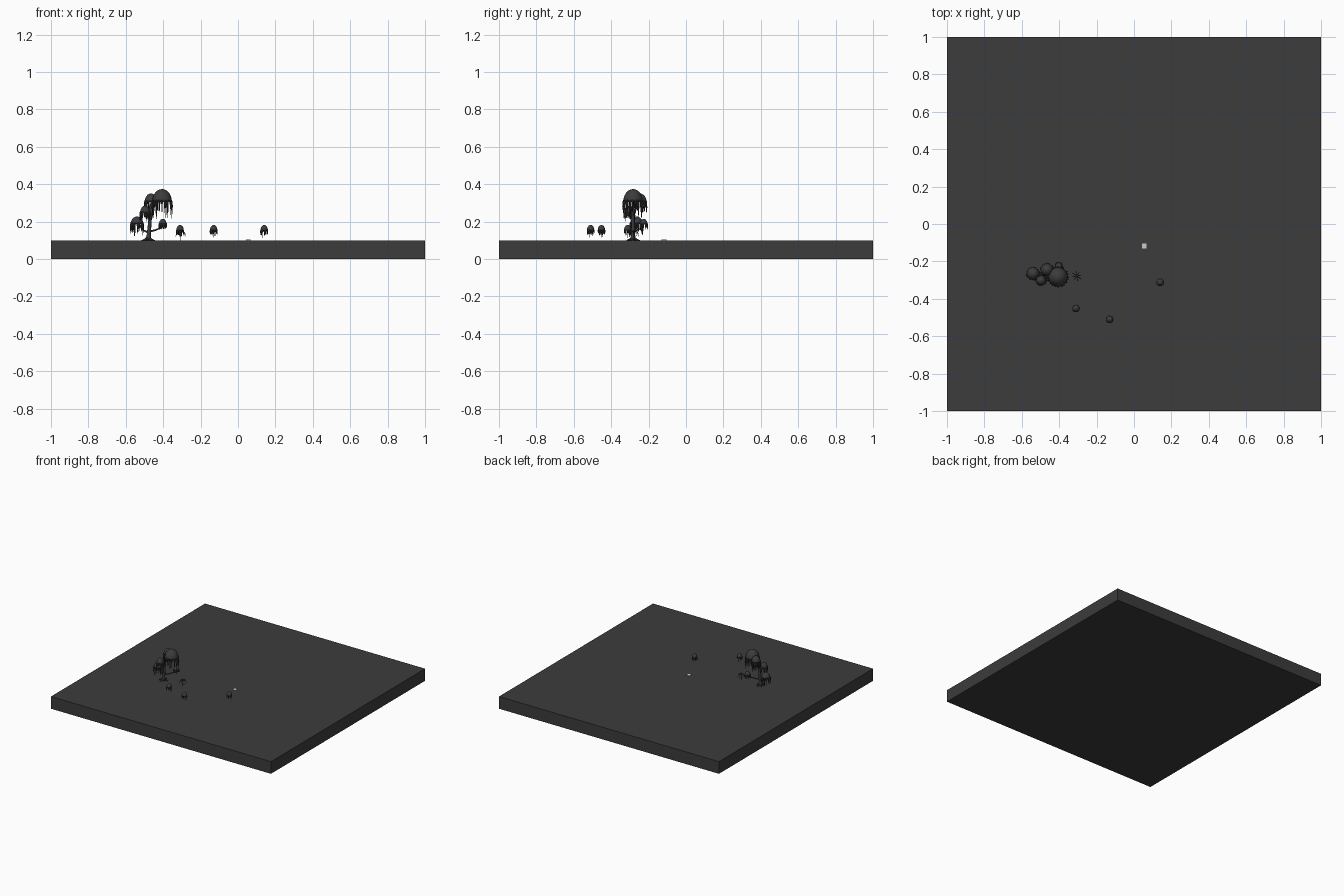
import bpy, bmesh, math, random
from mathutils import Vector, Matrix

if "Cube" in bpy.data.objects:
    bpy.data.objects.remove(bpy.data.objects["Cube"])

random.seed(4)
GROUND = 0.1

def material(name, c):
    m = bpy.data.materials.new(name)
    m.diffuse_color = (c, c, c, 1)
    m.use_nodes = True
    m.node_tree.nodes["Principled BSDF"].inputs["Base Color"].default_value = m.diffuse_color
    return m

DARK = material("dark", 0.045)
LIGHT = material("light", 0.7)

def box(name, loc, size, mat):
    bpy.ops.mesh.primitive_cube_add(size=1, location=loc)
    ob = bpy.context.object
    ob.name = name
    ob.scale = size
    bpy.ops.object.transform_apply(location=False, rotation=False)
    ob.data.materials.append(mat)

def tubes(name, paths, depth, sides=1):
    """Tapered tubes; every path is a list of (x, y, z, radius factor)."""
    cu = bpy.data.curves.new(name, 'CURVE')
    cu.dimensions = '3D'
    cu.bevel_depth = depth
    cu.bevel_resolution = sides
    cu.use_fill_caps = True
    for path in paths:
        sp = cu.splines.new('POLY')
        sp.points.add(len(path) - 1)
        for p, (x, y, z, r) in zip(sp.points, path):
            p.co = (x, y, z, 1)
            p.radius = r
    cu.materials.append(DARK)
    ob = bpy.data.objects.new(name, cu)
    bpy.context.collection.objects.link(ob)
    bpy.ops.object.select_all(action='DESELECT')
    ob.select_set(True)
    bpy.context.view_layer.objects.active = ob
    bpy.ops.object.convert(target='MESH')

def dome(name, x, y, top, r, h):
    """Rounded cap, closed underneath by a shallow inner bowl."""
    bm = bmesh.new()
    bmesh.ops.create_uvsphere(bm, u_segments=16, v_segments=12, radius=1)
    for v in bm.verts:
        v.co.z *= 1.0 if v.co.z > 0 else -0.3
        v.co = Vector((v.co.x * r, v.co.y * r, v.co.z * h)) + Vector((x, y, top - h))
    me = bpy.data.meshes.new(name)
    bm.to_mesh(me)
    bm.free()
    me.materials.append(DARK)
    me.shade_smooth()
    bpy.context.collection.objects.link(bpy.data.objects.new(name, me))

def fringe(name, x, y, z, r, low, n, depth):
    """Hanging strands round the rim of a cap."""
    paths = []
    for i in range(n):
        a = 2 * math.pi * (i + random.uniform(-.3, .3)) / n
        end = z - (z - low) * random.uniform(.5, 1)
        pts = []
        for t, k, w in ((0, .85, 1), (.15, .98, 1), (.55, 1.04, .7), (1, 1.0, .15)):
            pts.append((x + math.cos(a) * r * k, y + math.sin(a) * r * k,
                        z + r * .3 * (1 - t) + (end - z - r * .3 * (1 - t)) * t, w))
        paths.append(pts)
    tubes(name, paths, depth)

# Ground slab and small pale tile
box("ground_slab", (0, 0, .05), (2, 2, .1), DARK)
box("pale_tile", (.055, -.118, GROUND + .001), (.025, .025, .006), LIGHT)

# Tree trunk, branches and roots
tx, ty = -.48, -.283
trunk = [
    [(tx, ty, .095, 1.5), (tx + .003, ty, .13, 1), (tx + .008, ty, .19, .85),
     (tx + .014, ty, .25, .75), (tx + .035, ty, .29, .6), (-.41, -.285, .33, .4)],
    [(tx + .012, ty, .24, .6), (tx + .012, ty + .02, .28, .5), (-.46, -.25, .32, .3)],
    [(tx + .008, ty, .2, .5), (-.485, -.295, .23, .4), (-.497, -.3, .26, .3)],
    [(tx + .003, ty, .14, .5), (-.51, -.275, .155, .4), (-.538, -.265, .2, .3)],
    [(tx + .003, ty, .145, .5), (-.44, -.26, .155, .4), (-.405, -.23, .17, .35), (-.4, -.225, .2, .25)],
]
for i in range(6):
    a = i * math.pi / 3 + .3
    c, s = math.cos(a), math.sin(a)
    trunk.append([(tx, ty, .115, .7), (tx + .018 * c, ty + .018 * s, .104, .5),
                  (tx + .036 * c, ty + .036 * s, .099, .2)])
tubes("tree_trunk_and_branches", trunk, .011, 2)

# Weeping canopy: x, y, top, radius, cap height, strand bottom
canopy = [(-.406, -.283, .374, .053, .07, .21), (-.465, -.245, .35, .034, .045, .23),
          (-.497, -.302, .285, .027, .04, .2), (-.54, -.265, .227, .034, .04, .12),
          (-.402, -.226, .215, .02, .03, .155)]
for i, (x, y, top, r, h, low) in enumerate(canopy):
    dome(f"canopy_cap_{i}", x, y, top, r, h)
    fringe(f"canopy_strands_{i}", x, y, top - h, r, low, 10 + int(r * 200), .0045)

# Three small floating bells with tendrils
for i, (x, y) in enumerate([(-.31, -.452), (-.13, -.51), (.14, -.312)]):
    dome(f"bell_cap_{i}", x, y, .182, .02, .03)
    fringe(f"bell_skirt_{i}", x, y, .152, .018, .125, 10, .004)
    fringe(f"bell_tendrils_{i}", x, y, .15, .008, .105, 4, .0025)

# Small spiky plant under the tree
spikes = []
for i in range(8):
    a = i * math.pi / 4 + .2
    c, s = math.cos(a), math.sin(a)
    spikes.append([(-.306 + c * k, -.278 + s * k, z, w) for k, z, w in
                   ((0, .145, 1), (.014, .15, .8), (.023, .137, .5), (.028, .12, .2))])
spikes.append([(-.306, -.278, .098, 1), (-.306, -.278, .147, .8)])
tubes("spiky_plant", spikes, .0025)
